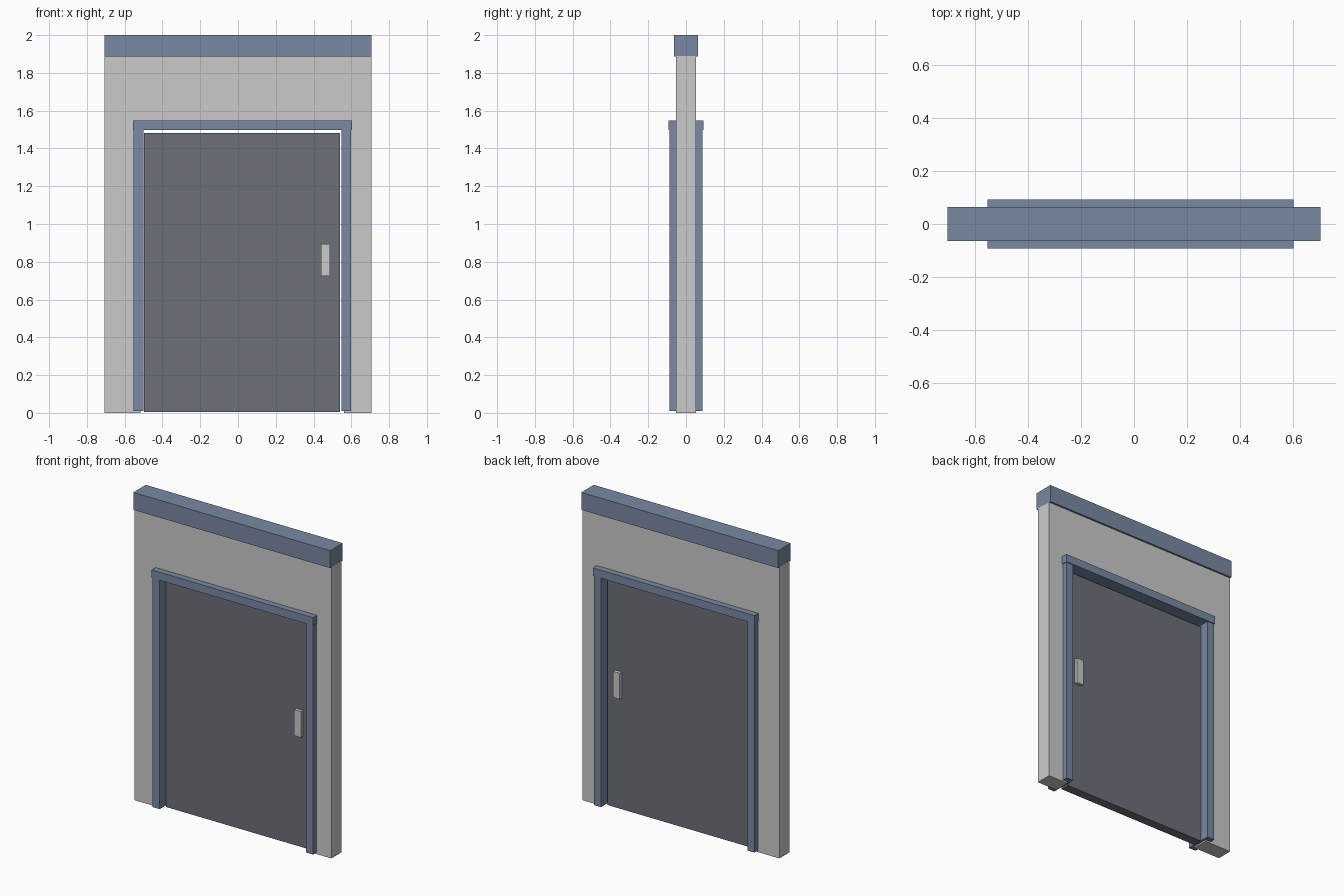
import bpy

if "Cube" in bpy.data.objects:
    bpy.data.objects.remove(bpy.data.objects["Cube"])


def material(name, color):
    m = bpy.data.materials.new(name)
    m.diffuse_color = color
    m.use_nodes = True
    m.node_tree.nodes["Principled BSDF"].inputs["Base Color"].default_value = m.diffuse_color
    return m


def box(name, x, z, half_depth, mat=None):
    """Box from x and z ranges, symmetric front to back."""
    bpy.ops.mesh.primitive_cube_add(
        size=1, location=(sum(x) / 2, 0, sum(z) / 2))
    ob = bpy.context.object
    ob.name = name
    ob.scale = (x[1] - x[0], 2 * half_depth, z[1] - z[0])
    bpy.ops.object.transform_apply(location=True, rotation=False, scale=True)
    if mat:
        ob.data.materials.append(mat)
    return ob


blue = material("trim_blue", (0.19, 0.25, 0.36, 1))
dark = material("door_dark", (0.15, 0.16, 0.19, 1))

# Wall: one arch-shaped outline around the doorway, extruded in depth
W, L, R, D = 0.706, -0.515, 0.562, 0.052
outline = [(-W, 0), (L, 0), (L, 1.51), (R, 1.51),
           (R, 0), (W, 0), (W, 1.89), (-W, 1.89)]
n = len(outline)
verts = [(x, y, z) for y in (-D, D) for x, z in outline]
faces = [list(range(n)), list(range(2 * n - 1, n - 1, -1))]
faces += [[(i + 1) % n, i, i + n, (i + 1) % n + n] for i in range(n)]
mesh = bpy.data.meshes.new("wall")
mesh.from_pydata(verts, [], faces)
wall = bpy.data.objects.new("wall", mesh)
bpy.context.collection.objects.link(wall)

# Top beam
box("top_beam", (-W, W), (1.887, 2.0), 0.064, blue)

# Door frame
box("left_jamb", (-0.553, -0.501), (0.01, 1.497), 0.087, blue)
box("right_jamb", (0.549, 0.599), (0.01, 1.497), 0.087, blue)
box("lintel", (-0.555, 0.604), (1.497, 1.549), 0.0925, blue)

# Door leaf and the handle plate showing on both sides
box("door", (-0.497, 0.541), (0.004, 1.482), 0.03, dark)
box("handle", (0.439, 0.487), (0.725, 0.894), 0.052)
